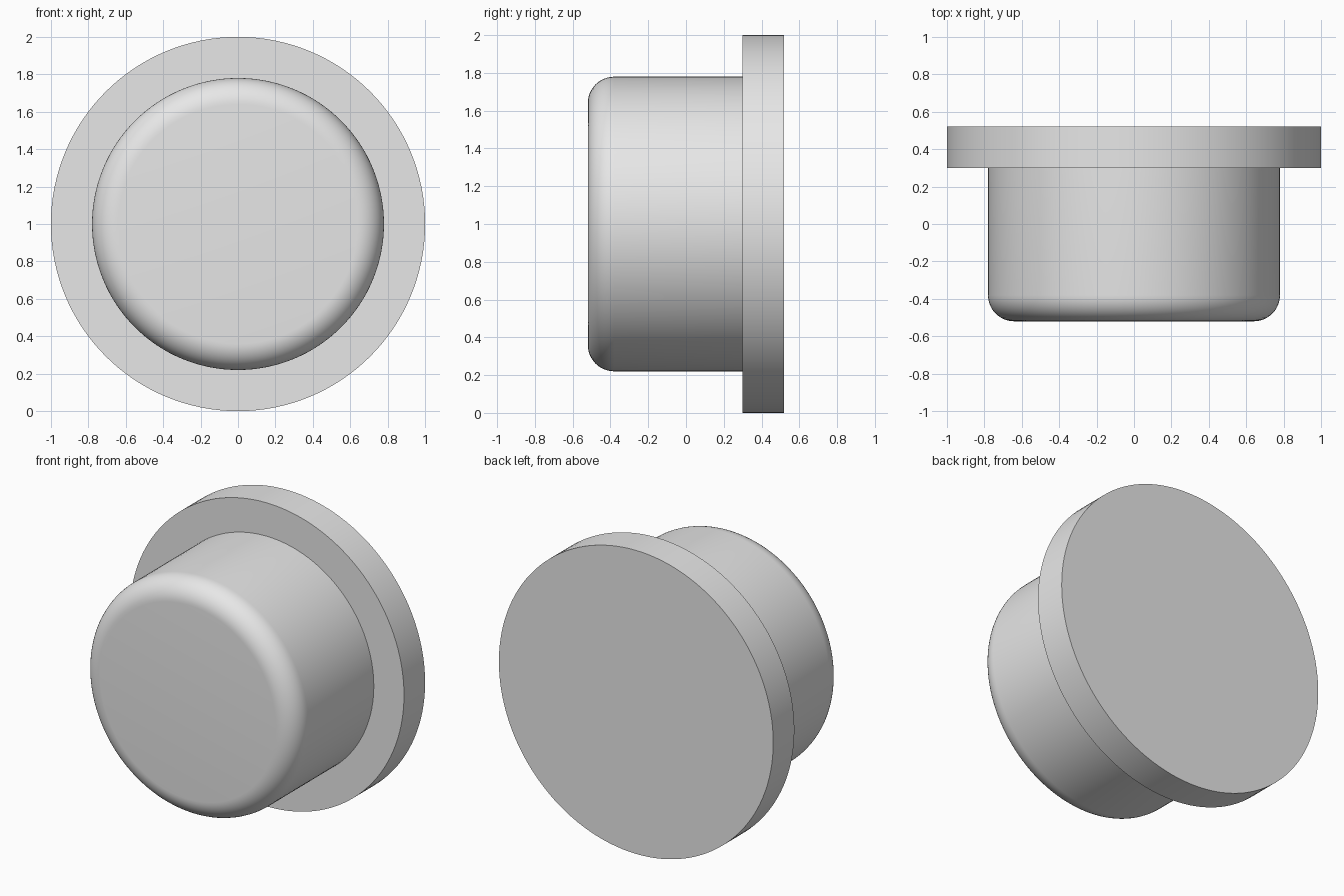
import bpy
import bmesh
import math
from mathutils import Matrix, Vector

if "Cube" in bpy.data.objects:
    bpy.data.objects.remove(bpy.data.objects["Cube"], do_unlink=True)

SEGMENTS = 128
CENTRE_Z = 1.0
FRONT, SHOULDER, BACK = -0.52, 0.30, 0.52
BODY_RADIUS, FLANGE_RADIUS, FILLET = 0.78, 1.0, 0.14

grey = bpy.data.materials.new("plain_grey")
grey.use_nodes = True
colour = (0.8, 0.8, 0.8, 1.0)
grey.diffuse_color = colour
grey.node_tree.nodes["Principled BSDF"].inputs["Base Color"].default_value = colour


def disc_solid(name, radius, y_front, y_back):
    """Cylinder lying along the y axis."""
    bm = bmesh.new()
    place = (Matrix.Translation((0, (y_front + y_back) / 2, CENTRE_Z))
             @ Matrix.Rotation(math.pi / 2, 4, 'X'))
    bmesh.ops.create_cone(bm, cap_ends=True, segments=SEGMENTS,
                          radius1=radius, radius2=radius,
                          depth=y_back - y_front, matrix=place)
    mesh = bpy.data.meshes.new(name)
    obj = bpy.data.objects.new(name, mesh)
    bpy.context.collection.objects.link(obj)
    mesh.materials.append(grey)
    return obj, bm


def finish(obj, bm):
    bmesh.ops.recalc_face_normals(bm, faces=bm.faces)
    bm.to_mesh(obj.data)
    bm.free()
    bpy.ops.object.select_all(action='DESELECT')
    obj.select_set(True)
    bpy.context.view_layer.objects.active = obj
    bpy.ops.object.shade_smooth_by_angle(angle=math.radians(30))


# Wide flange at the back
flange, bm = disc_solid("flange", FLANGE_RADIUS, SHOULDER, BACK)
finish(flange, bm)

# Plug body with a rounded front rim, open where it meets the flange
body, bm = disc_solid("plug_body", BODY_RADIUS, FRONT, SHOULDER)
rim = [e for e in bm.edges if all(v.co.y < FRONT + 0.01 for v in e.verts)]
bmesh.ops.bevel(bm, geom=rim, offset=FILLET, offset_type='OFFSET',
                segments=12, profile=0.5, affect='EDGES')
hidden = [f for f in bm.faces if all(v.co.y > SHOULDER - 0.01 for v in f.verts)]
bmesh.ops.delete(bm, geom=hidden, context='FACES_ONLY')
finish(body, bm)
